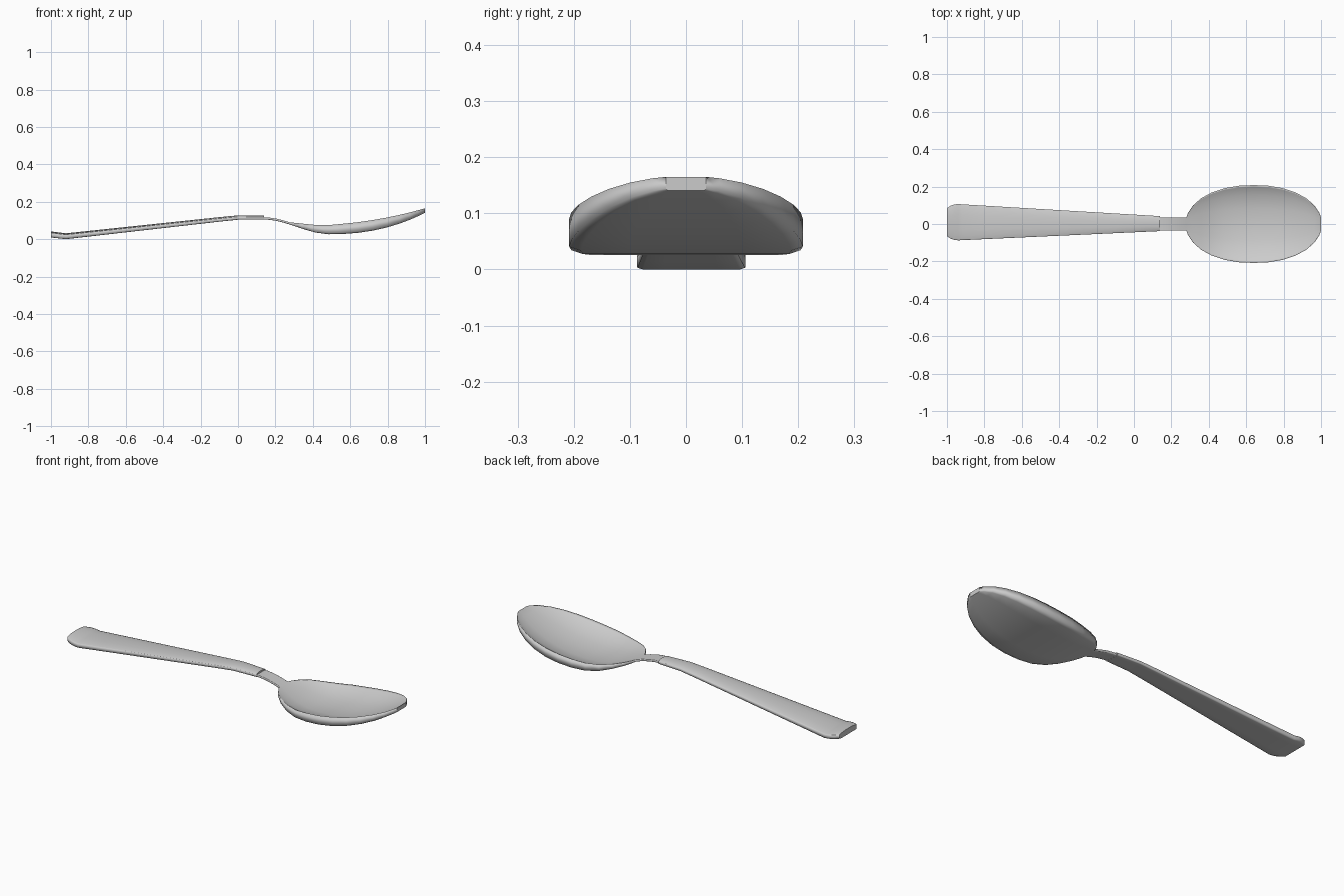
import bpy, bmesh
from math import cos, pi, hypot

cube = bpy.data.objects.get("Cube")
if cube:
    bpy.data.objects.remove(cube)

metal = bpy.data.materials.new("brushed grey metal")
metal.use_nodes = True
grey = (0.6, 0.6, 0.6, 1)
metal.diffuse_color = grey
metal.node_tree.nodes["Principled BSDF"].inputs["Base Color"].default_value = grey


def clamp(value):
    return max(0, min(1, value))


def section(x, centre, half, low, thick, dish):
    """Closed ring: flat underside, upright sides, dished or arched top."""
    right = [(share, low) for share in (0.5, 0.9)]
    right.append((1, low + thick / 8))
    for share in (1, 0.95, 0.75, 0.4):
        right.append((share, low + thick - dish * (1 - share ** 3)))
    left = [(-share, z) for share, z in reversed(right)]
    ring = [(0, low)] + right + [(0, low + thick - dish)] + left
    return [(x, centre + half * share, z) for share, z in ring]


def loft(name, sections):
    bm = bmesh.new()
    rings = [[bm.verts.new(point) for point in ring] for ring in sections]
    count = len(rings[0])
    for first, second in zip(rings, rings[1:]):
        for i in range(count):
            j = (i + 1) % count
            bm.faces.new((first[i], first[j], second[j], second[i])).smooth = True
    bm.faces.new(rings[0])
    bm.faces.new(rings[-1])
    bmesh.ops.recalc_face_normals(bm, faces=bm.faces)
    mesh = bpy.data.meshes.new(name)
    bm.to_mesh(mesh)
    bm.free()
    mesh.materials.append(metal)
    bpy.context.collection.objects.link(bpy.data.objects.new(name, mesh))


def handle_section(x):
    """Straight tapering bar with a rounded butt, levelling off at the neck."""
    along = clamp((x + 1) / 1.14)
    butt = clamp((x + 1) / 0.06)
    half = (0.1 - 0.06 * along) * (1 - (1 - butt) ** 2 / 4)
    low = min(abs(x + 0.92) * 0.114, 0.104)
    thick = 0.024 - 0.01 * along
    return section(x, 0.01 - 0.008 * along, half, low, thick, -0.008)


def bowl_section(x):
    """Neck that dips and swells into an oval bowl with a raised tip."""
    oval = (1 - clamp(abs(x - 0.64) / 0.36) ** 2.2) ** 0.5
    fall = clamp((x - 0.14) / 0.35)
    fall = fall * fall * (3 - 2 * fall)
    rise = clamp((x - 0.48) / 0.52) ** 2.3
    half = hypot(0.205 * oval, 0.036)
    low = 0.105 - 0.079 * fall + 0.115 * rise
    thick = 0.012 + 0.044 * oval ** 2 + 0.012 * rise
    return section(x, 0, half, low, thick, 0.85 * thick * oval)


# Handle, with close sections at the butt and the bend
butt_steps = [-1 + 0.02 * i for i in range(5)]
bar_steps = [-0.8, -0.4, -0.1, 0, 0.07, 0.14]
loft("handle", [handle_section(x) for x in butt_steps + bar_steps])

# Neck and bowl, with sections closer together towards both bowl ends
neck_steps = [0.1, 0.16, 0.2, 0.24]
bowl_steps = [0.64 - 0.36 * cos(pi * i / 14) for i in range(15)]
loft("neck_and_bowl", [bowl_section(x) for x in neck_steps + bowl_steps])
